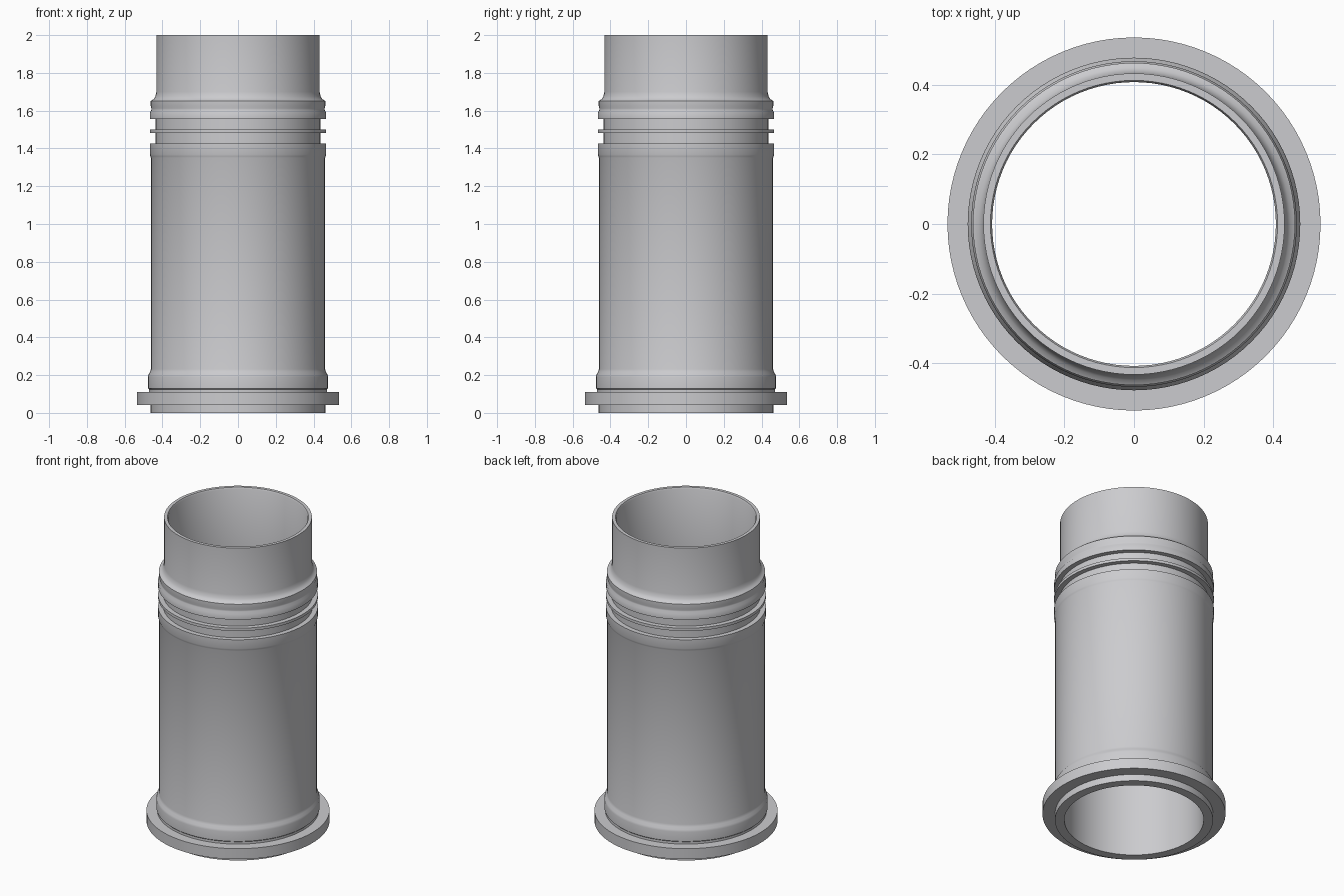
import bpy, bmesh, math

if "Cube" in bpy.data.objects:
    bpy.data.objects.remove(bpy.data.objects["Cube"])

SEGMENTS = 96
grey = bpy.data.materials.new("light grey")
grey.diffuse_color = (0.6, 0.6, 0.62, 1)
grey.use_nodes = True
grey.node_tree.nodes["Principled BSDF"].inputs["Base Color"].default_value = grey.diffuse_color


def lathe(name, profile):
    """Revolve a closed (radius, height) profile about z."""
    bm = bmesh.new()
    verts = [bm.verts.new((r, 0, z)) for r, z in profile]
    edges = [bm.edges.new((verts[i], verts[(i + 1) % len(verts)]))
             for i in range(len(verts))]
    bmesh.ops.spin(bm, geom=verts + edges, cent=(0, 0, 0), axis=(0, 0, 1),
                   angle=2 * math.pi, steps=SEGMENTS, use_merge=True)
    bmesh.ops.remove_doubles(bm, verts=bm.verts, dist=1e-5)
    bmesh.ops.recalc_face_normals(bm, faces=bm.faces)
    mesh = bpy.data.meshes.new(name)
    bm.to_mesh(mesh)
    bm.free()
    mesh.materials.append(grey)
    obj = bpy.data.objects.new(name, mesh)
    bpy.context.collection.objects.link(obj)
    bpy.ops.object.select_all(action='DESELECT')
    obj.select_set(True)
    bpy.context.view_layer.objects.active = obj
    bpy.ops.object.shade_smooth_by_angle(angle=math.radians(35))


INNER = 0.407

# Lower sleeve: foot, wide flange, rounded collar, long body, upper bead
lathe("lower_sleeve", [
    (INNER, 0), (0.462, 0), (0.462, 0.042),
    (0.535, 0.042), (0.535, 0.11), (0.472, 0.11),
    (0.472, 0.125), (0.477, 0.13), (0.477, 0.19), (0.474, 0.203),
    (0.465, 0.217), (0.461, 0.232),
    (0.461, 1.35), (0.464, 1.358), (0.467, 1.368), (0.467, 1.425),
    (0.437, 1.425), (INNER, 1.425)])

# Recessed neck with a thin ring around its middle
lathe("recessed_neck", [
    (INNER, 1.425), (0.437, 1.425), (0.437, 1.482), (0.467, 1.482),
    (0.467, 1.50), (0.437, 1.50), (0.437, 1.555), (INNER, 1.555)])

# Upper sleeve: bead, shoulder and narrower open pipe
lathe("upper_sleeve", [
    (INNER, 1.555), (0.467, 1.555), (0.467, 1.59), (0.459, 1.603),
    (0.459, 1.612), (0.462, 1.625), (0.462, 1.652), (0.448, 1.66),
    (0.438, 1.675), (0.432, 1.70), (0.432, 2.0), (0.412, 2.0),
    (INNER, 1.99)])
